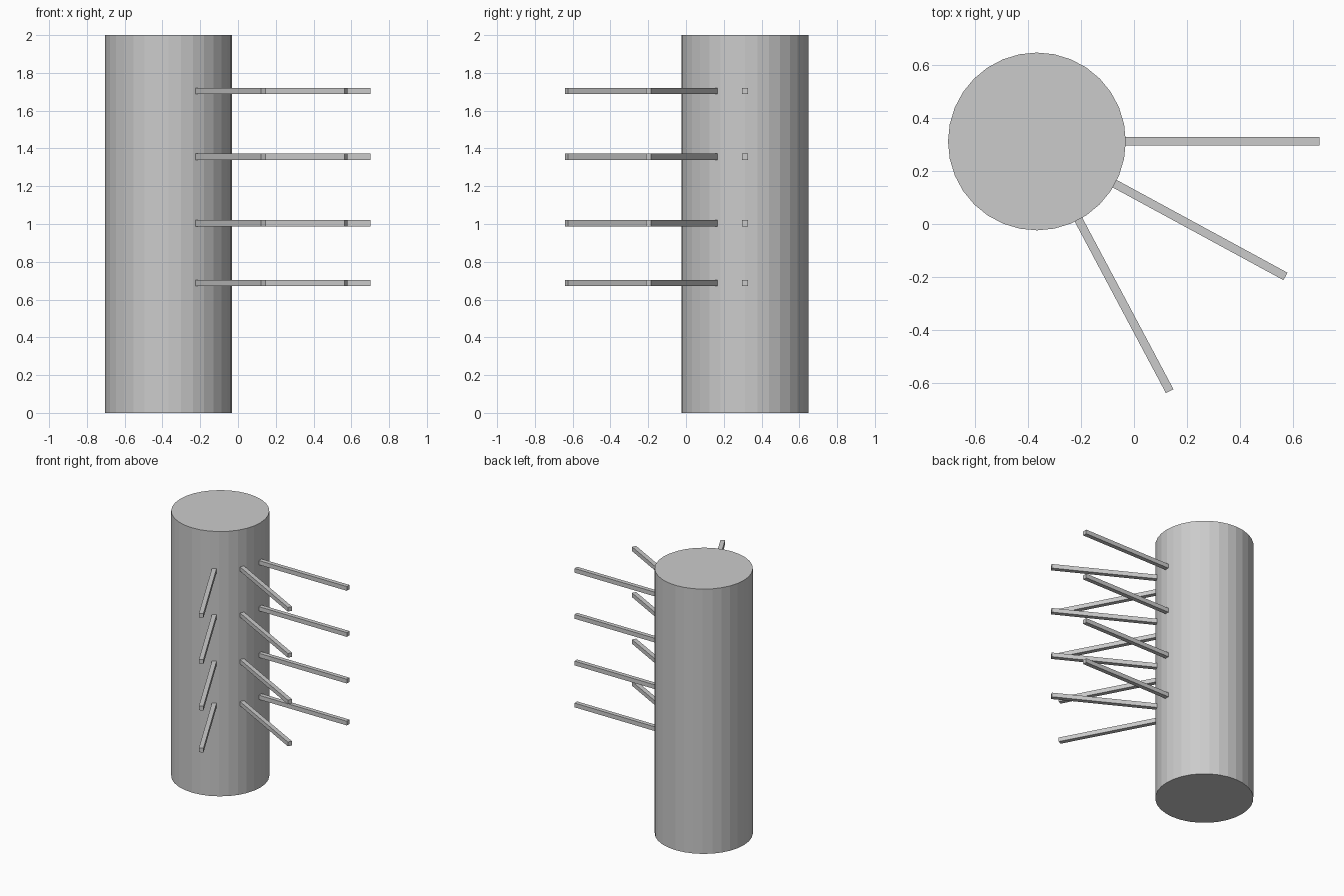
import bpy
from math import radians, cos, sin

if "Cube" in bpy.data.objects:
    bpy.data.objects.remove(bpy.data.objects["Cube"])

CX, CY = -0.367, 0.312      # column axis
R = 0.336                   # column radius
REACH = 1.069               # arm tip distance from the axis
T = 0.032                   # arm thickness

# Column
bpy.ops.mesh.primitive_cylinder_add(vertices=32, radius=R, depth=2, location=(CX, CY, 1))
bpy.context.object.name = "column"


def arm(name, angle, z):
    """Square bar pointing radially out of the column."""
    a = radians(angle)
    start = R - 0.002
    mid = (start + REACH) / 2
    bpy.ops.mesh.primitive_cube_add(
        size=1, location=(CX + mid * cos(a), CY + mid * sin(a), z), rotation=(0, 0, a))
    ob = bpy.context.object
    ob.name = name
    ob.scale = (REACH - start, T, T)


# Four tiers of three arms
for tier, z in enumerate((0.687, 1.004, 1.356, 1.704), 1):
    for i, angle in enumerate((0, -28.5, -62), 1):
        arm(f"arm_tier{tier}_{i}", angle, z)
